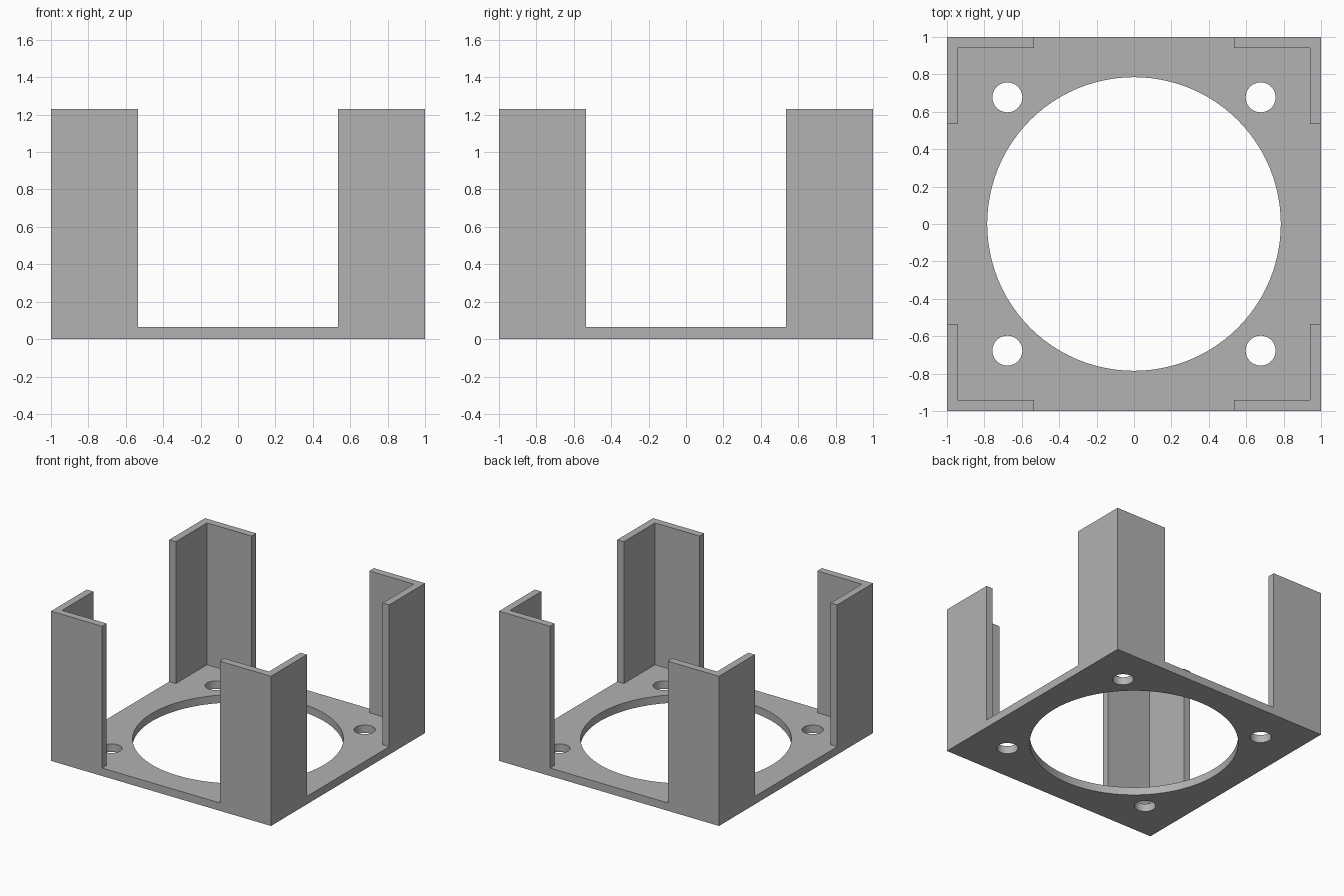
import bpy
import bmesh
from math import radians
from mathutils import Matrix, Vector

cube = bpy.data.objects.get("Cube")
if cube:
    bpy.data.objects.remove(cube, do_unlink=True)

HEIGHT, PLATE, WALL, POST = 1.23, 0.065, 0.06, 0.535
HOLE_R, SCREW_R, SCREW_POS = 0.785, 0.08, 0.677

grey = bpy.data.materials.new("plain grey")
grey.use_nodes = True
colour = (0.445, 0.445, 0.445, 1)
grey.diffuse_color = colour
grey.node_tree.nodes["Principled BSDF"].inputs["Base Color"].default_value = colour


def prism(name, points, bottom, top):
    """Extrude a flat outline upwards into a solid."""
    bm = bmesh.new()
    face = bm.faces.new([bm.verts.new((x, y, bottom)) for x, y in points])
    side = bmesh.ops.extrude_face_region(bm, geom=[face])["geom"]
    bmesh.ops.translate(bm, vec=(0, 0, top - bottom),
                        verts=[v for v in side if isinstance(v, bmesh.types.BMVert)])
    bmesh.ops.recalc_face_normals(bm, faces=bm.faces)
    mesh = bpy.data.meshes.new(name)
    bm.to_mesh(mesh)
    bm.free()
    mesh.materials.append(grey)
    obj = bpy.data.objects.new(name, mesh)
    bpy.context.collection.objects.link(obj)
    return obj


def spun(points, count):
    """Repeat an outline section around the centre."""
    return [(Matrix.Rotation(radians(360 * i / count), 2) @ Vector(p))[:]
            for i in range(count) for p in points]


def circle(radius, x=0, y=0, sides=96):
    return [(x + px, y + py) for px, py in spun([(radius, 0)], sides)]


# Solid block that becomes the plate and four corner posts
frame = prism("corner_post_frame", spun([(1, -1)], 4), 0, HEIGHT)

# Cavity with a wide slot through the middle of each side
inner = 1 - WALL
section = [(POST, -1.2), (POST, -inner), (inner, -inner), (inner, -POST), (1.2, -POST)]
cutters = [prism("cavity_cutter", spun(section, 4), PLATE, HEIGHT + 0.2)]

# Large centre opening and four screw holes
cutters.append(prism("opening_cutter", circle(HOLE_R), -0.1, 0.3))
for x, y in spun([(SCREW_POS, SCREW_POS)], 4):
    cutters.append(prism("screw_hole_cutter", circle(SCREW_R, x, y, 48), -0.1, 0.3))

for cutter in cutters:
    mod = frame.modifiers.new(cutter.name, "BOOLEAN")
    mod.operation = "DIFFERENCE"
    mod.solver = "EXACT"
    mod.object = cutter

# Bake the cuts and discard the cutters
bpy.context.view_layer.update()
depsgraph = bpy.context.evaluated_depsgraph_get()
frame_mesh = bpy.data.meshes.new_from_object(frame.evaluated_get(depsgraph))
frame.modifiers.clear()
frame.data = frame_mesh
for cutter in cutters:
    bpy.data.objects.remove(cutter, do_unlink=True)

# Smooth hole walls with crisp edges
bpy.ops.object.select_all(action="DESELECT")
frame.select_set(True)
bpy.context.view_layer.objects.active = frame
bpy.ops.object.shade_smooth_by_angle(angle=radians(30))
